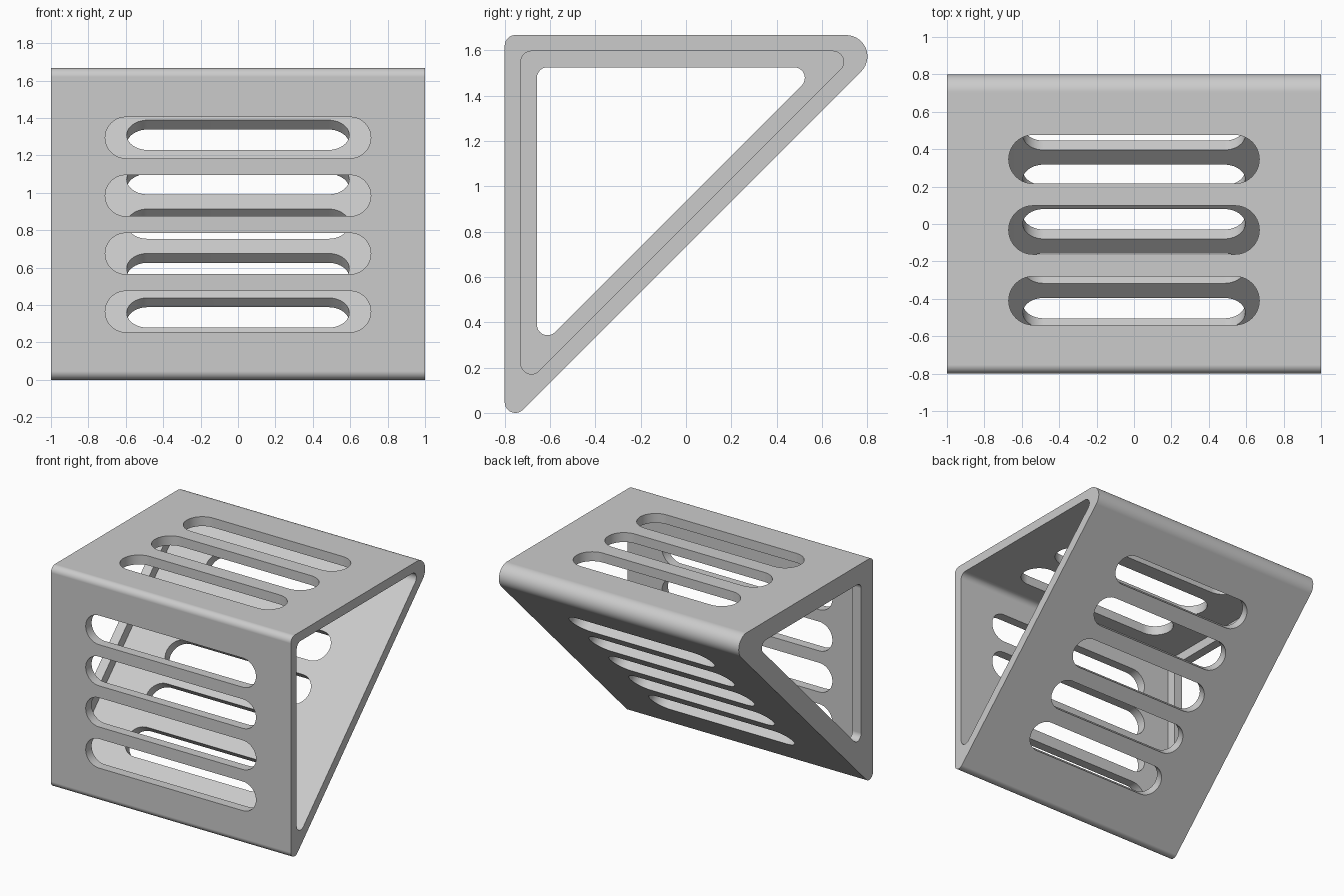
import bpy
import bmesh
from math import cos, sin, pi, radians, sqrt
from mathutils import Matrix

if "Cube" in bpy.data.objects:
    bpy.data.objects.remove(bpy.data.objects["Cube"])

FRONT, TOP, SLOPE = -0.8, 1.667, 0.7335    # outer planes: y, z and z - y
WALL, LIP = 0.071, 0.142                   # inset of cavity and of end opening
ROUND = 0.047

grey = bpy.data.materials.new("plain_grey")
grey.use_nodes = True
grey.diffuse_color = (0.6, 0.6, 0.6, 1)
grey.node_tree.nodes["Principled BSDF"].inputs["Base Color"].default_value = (0.6, 0.6, 0.6, 1)


def extrude(bm, points, vector):
    """Add a closed prism from a planar outline."""
    face = bm.faces.new([bm.verts.new(p) for p in points])
    new = bmesh.ops.extrude_face_region(bm, geom=[face])["geom"]
    verts = [g for g in new if isinstance(g, bmesh.types.BMVert)]
    bmesh.ops.translate(bm, verts=verts, vec=vector)
    return list(face.verts) + verts


def make_object(name, bm):
    bmesh.ops.recalc_face_normals(bm, faces=bm.faces)
    mesh = bpy.data.meshes.new(name)
    bm.to_mesh(mesh)
    bm.free()
    mesh.materials.append(grey)
    obj = bpy.data.objects.new(name, mesh)
    bpy.context.collection.objects.link(obj)
    return obj


def triangle_prism(name, inset, back_radius, x0, x1):
    """Round-cornered triangular prism lying along x."""
    points = []
    for corner, start, end, r in (("back", -45, 90, back_radius),
                                  ("front", 90, 180, ROUND),
                                  ("bottom", 180, 315, ROUND)):
        e = inset + r
        y, z = FRONT + e, TOP - e
        if corner == "back":
            y = z - SLOPE - e * sqrt(2)
        elif corner == "bottom":
            z = y + SLOPE + e * sqrt(2)
        steps = 14
        for i in range(steps + 1):
            a = radians(start + (end - start) * i / steps)
            points.append((x0, y + r * cos(a), z + r * sin(a)))
    bm = bmesh.new()
    extrude(bm, points, (x1 - x0, 0, 0))
    return make_object(name, bm)


def add_slot(bm, half_length, r, y, z, tilt):
    """Add a round-ended slot cutter, tilted about x."""
    depth, steps, points = 0.11, 20, []
    for side in (1, -1):
        for i in range(steps + 1):
            a = pi * i / steps - pi / 2
            points.append((side * (half_length - r + r * cos(a)), side * r * sin(a), -depth))
    verts = extrude(bm, points, (0, 0, 2 * depth))
    move = Matrix.Translation((0, y, z)) @ Matrix.Rotation(radians(tilt), 4, "X")
    bmesh.ops.transform(bm, matrix=move, verts=verts)


# Outer body, cavity open at the left end, smaller opening at the right end
body = triangle_prism("vented_wedge_shell", 0, 2 * ROUND, -1, 1)
cavity = triangle_prism("cavity_cutter", WALL, ROUND, -1 + WALL, 1.1)
opening = triangle_prism("end_opening_cutter", LIP, ROUND, -1.1, -0.8)

# Slots in the front, top and sloping walls
bm = bmesh.new()
for i in range(4):
    add_slot(bm, 0.71, 0.11, FRONT + WALL / 2, 0.365 + 0.31 * i, 90)
for i in range(3):
    add_slot(bm, 0.67, 0.13, -0.41 + 0.378 * i, TOP - WALL / 2, 0)
for i in range(5):
    z = 0.334 + 0.2375 * i
    add_slot(bm, 0.595, 0.113, z - SLOPE - WALL / sqrt(2), z, 45)
slots = make_object("slot_cutter", bm)

# Cut everything out of the body
bpy.ops.object.select_all(action="DESELECT")
bpy.context.view_layer.objects.active = body
body.select_set(True)
for cutter in (cavity, opening, slots):
    mod = body.modifiers.new("cut", "BOOLEAN")
    mod.operation = "DIFFERENCE"
    mod.solver = "EXACT"
    mod.object = cutter
    bpy.ops.object.modifier_apply(modifier=mod.name)
    bpy.data.objects.remove(cutter)

# Smooth rounds, crisp edges, flat walls
bpy.ops.object.shade_smooth_by_angle(angle=radians(30))
weighted = body.modifiers.new("weighted_normals", "WEIGHTED_NORMAL")
weighted.keep_sharp = True
